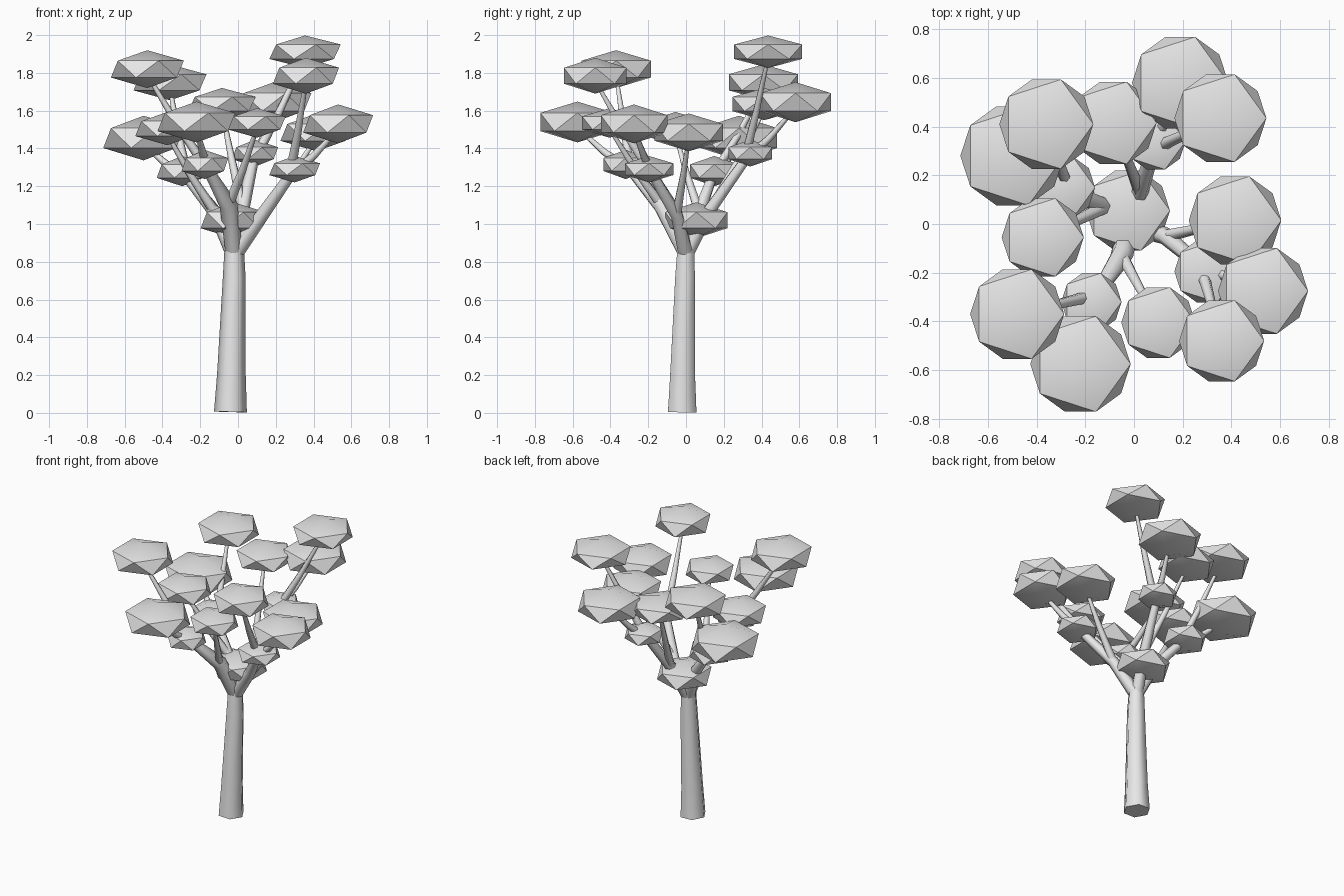
import bpy
import bmesh
from math import cos, sin, pi, radians
from mathutils import Vector, Matrix

cube = bpy.data.objects.get("Cube")
if cube:
    bpy.data.objects.remove(cube, do_unlink=True)

grey = bpy.data.materials.new("plain_grey")
grey.use_nodes = True
grey.diffuse_color = (0.8, 0.8, 0.8, 1)
grey.node_tree.nodes["Principled BSDF"].inputs["Base Color"].default_value = (0.8, 0.8, 0.8, 1)


def finish(bm, name, angle):
    bmesh.ops.recalc_face_normals(bm, faces=bm.faces)
    mesh = bpy.data.meshes.new(name)
    bm.to_mesh(mesh)
    bm.free()
    mesh.materials.append(grey)
    obj = bpy.data.objects.new(name, mesh)
    bpy.context.collection.objects.link(obj)
    bpy.ops.object.select_all(action='DESELECT')
    obj.select_set(True)
    bpy.context.view_layer.objects.active = obj
    bpy.ops.object.shade_smooth_by_angle(angle=radians(angle))


def tube(name, points, radii, sides=6):
    """Tapered tube swept through the points."""
    bm = bmesh.new()
    pts = [Vector(p) for p in points]
    rings = []
    for i, (p, r) in enumerate(zip(pts, radii)):
        along = (pts[min(i + 1, len(pts) - 1)] - pts[max(i - 1, 0)]).normalized()
        turn = Vector((0, 0, 1)).rotation_difference(along)
        rings.append([bm.verts.new(p + turn @ Vector((r * cos(k * 2 * pi / sides),
                                                      r * sin(k * 2 * pi / sides), 0)))
                      for k in range(sides)])
    for a, b in zip(rings, rings[1:]):
        for k in range(sides):
            n = (k + 1) % sides
            bm.faces.new((a[k], a[n], b[n], b[k]))
    bm.faces.new(rings[0])
    bm.faces.new(rings[-1])
    finish(bm, name, 62)


def leaf_clump(name, centre, half_x, half_z):
    """Flattened icosahedron."""
    bm = bmesh.new()
    size = half_x / 0.88
    bmesh.ops.create_icosphere(bm, subdivisions=1, radius=1,
                               matrix=Matrix.Translation(centre) @ Matrix.Diagonal((size, size, half_z, 1)))
    finish(bm, name, 35)


# Trunk
fork = (-0.02, 0, 0.84)
tube("trunk", [(-0.04, -0.02, 0.005), (-0.035, -0.018, 0.2), (-0.02, -0.005, 0.72), (-0.02, 0, 0.9)],
     [0.087, 0.076, 0.06, 0.05])

# Each limb: first fork, second fork with a small clump, then three outer clumps.
# A clump is (centre, half width, half height); the first outer one grows from the first fork.
limbs = {
    "front": ((-0.05, -0.13, 1.1), ((-0.175, -0.32, 1.315), 0.122, 0.077),
              [((0.1, -0.405, 1.535), 0.15, 0.078),
               ((-0.48, -0.37, 1.82), 0.19, 0.1),
               ((-0.22, -0.575, 1.54), 0.203, 0.108)]),
    "left": ((0.13, -0.05, 1.05), ((0.3, -0.195, 1.29), 0.132, 0.07),
             [((0.415, 0.015, 1.485), 0.187, 0.1),
              ((0.36, -0.48, 1.785), 0.172, 0.095),
              ((0.53, -0.275, 1.53), 0.182, 0.103)]),
    "back": ((0.025, 0.13, 1.08), ((0.09, 0.34, 1.375), 0.12, 0.071),
             [((-0.085, 0.415, 1.635), 0.175, 0.085),
              ((0.355, 0.435, 1.912), 0.186, 0.086),
              ((0.19, 0.58, 1.645), 0.195, 0.106)]),
    "right": ((-0.12, 0.07, 1.06), ((-0.295, 0.15, 1.28), 0.133, 0.08),
              [((-0.375, -0.055, 1.505), 0.166, 0.088),
               ((-0.36, 0.41, 1.75), 0.19, 0.095),
               ((-0.5, 0.28, 1.455), 0.21, 0.118)]),
}

leaf_clump("fork_clump", (-0.025, 0.055, 1.02), 0.17, 0.095)

for side, (first, inner, outer) in limbs.items():
    girth = 0.048 if side == "front" else 0.036
    first = Vector(first)
    inner_pos = Vector(inner[0])
    second = first.lerp(inner_pos, 0.85)
    tube(side + "_limb", [fork, first, second, inner_pos], [0.045, girth, 0.028, 0.02])
    leaf_clump(side + "_inner_clump", *inner)
    for i, clump in enumerate(outer):
        start = first if i == 0 else second
        end = Vector(clump[0]) - Vector((0, 0, 0.03))
        # Branches spread outward first, then rise
        middle = start.lerp(end, 0.5) + Vector((0, 0, -0.015))
        tube(f"{side}_branch_{i + 1}", [start, middle, end], [0.028, 0.02, 0.01])
        leaf_clump(f"{side}_outer_clump_{i + 1}", *clump)
